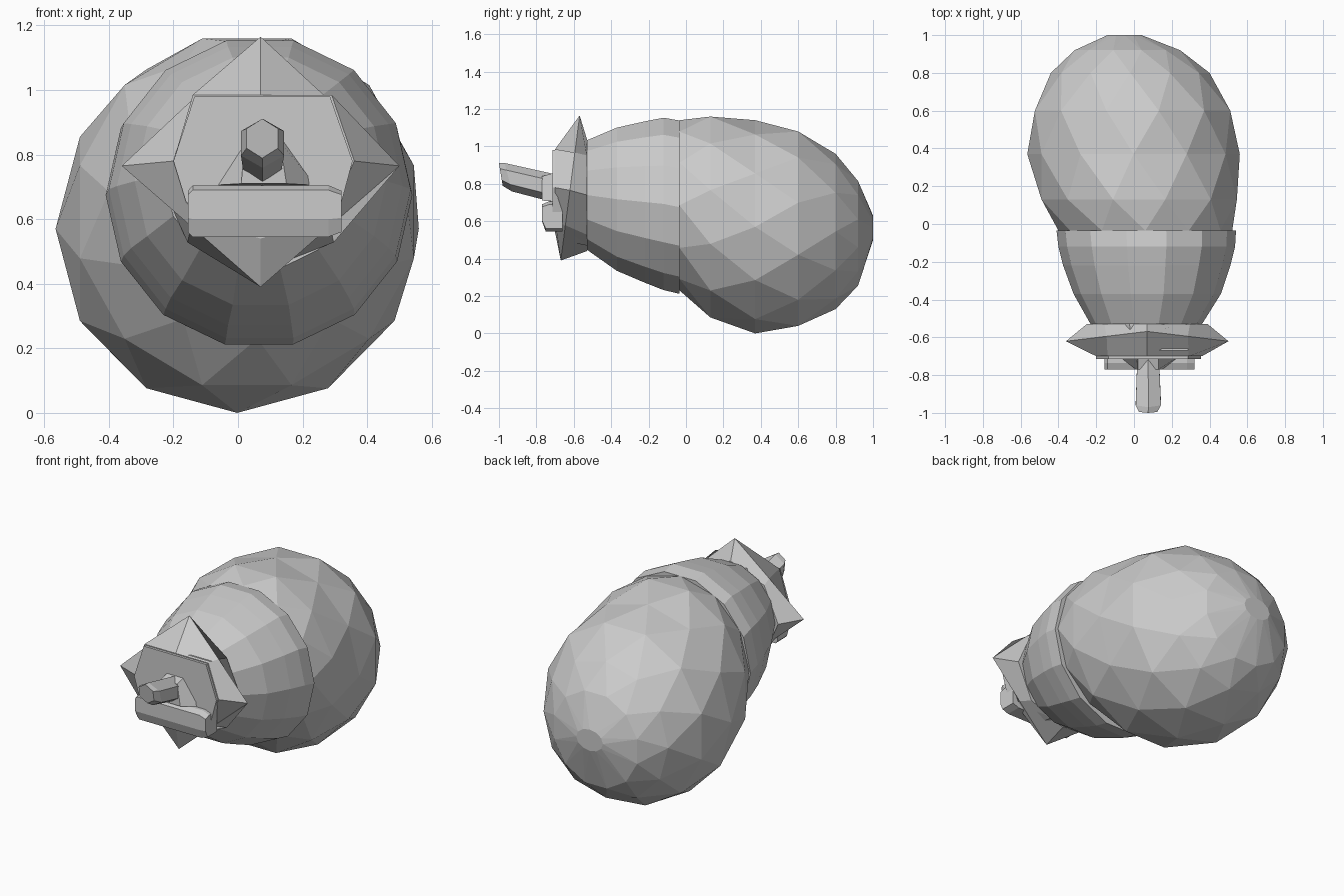
import bpy, bmesh
from math import sin, cos, pi


def loft(name, rings, zigzag=False):
    """Skin a list of equal-length point rings and cap both ends."""
    bm = bmesh.new()
    vs = [[bm.verts.new(p) for p in r] for r in rings]
    n = len(rings[0])
    for k, (a, b) in enumerate(zip(vs, vs[1:])):
        for i in range(n):
            j = (i + 1) % n
            if not zigzag:
                bm.faces.new((a[i], a[j], b[j], b[i]))
            elif k % 2 == 0:
                bm.faces.new((a[i], a[j], b[i]))
                bm.faces.new((a[j], b[j], b[i]))
            else:
                bm.faces.new((a[i], a[j], b[j]))
                bm.faces.new((a[i], b[j], b[i]))
    bm.faces.new(vs[0])
    bm.faces.new(vs[-1])
    bmesh.ops.recalc_face_normals(bm, faces=bm.faces)
    me = bpy.data.meshes.new(name)
    bm.to_mesh(me)
    bm.free()
    ob = bpy.data.objects.new(name, me)
    bpy.context.collection.objects.link(ob)
    return ob


def oval(y, x0, x1, z0, z1, n=12, phase=0.0, slant=0.0):
    """Ellipse ring from its x and z limits; slant shifts y with height."""
    s = 1.015 if phase else 1.0
    cx, cz, rx, rz = (x0 + x1) / 2, (z0 + z1) / 2, (x1 - x0) / 2 * s, (z1 - z0) / 2 * s
    pts = []
    for i in range(n):
        t = 2 * pi * (i + phase) / n
        pts.append((cx + rx * cos(t), y + slant * sin(t), cz + rz * sin(t)))
    return pts


def poly(y, pts, slant=0.0, zc=0.77):
    return [(x, y + slant * (z - zc), z) for x, z in pts]


# Large faceted rear body
body = [(-0.035, -0.40, 0.52, 0.23, 1.14), (0.13, -0.50, 0.555, 0.075, 1.17),
        (0.37, -0.565, 0.56, 0.0, 1.14), (0.60, -0.535, 0.52, 0.03, 1.09),
        (0.80, -0.44, 0.40, 0.13, 0.96), (0.92, -0.32, 0.25, 0.25, 0.82),
        (1.0, -0.14, 0.04, 0.50, 0.63)]
loft("rear_body", [oval(*r, phase=0.5 * (k % 2)) for k, r in enumerate(body)], True)

# Tapered front shell with a stepped seam
shell = [(-0.035, -0.41, 0.54, 0.20, 1.15), (-0.12, -0.40, 0.535, 0.22, 1.165),
         (-0.22, -0.375, 0.51, 0.26, 1.145), (-0.37, -0.32, 0.46, 0.325, 1.11),
         (-0.53, -0.23, 0.36, 0.44, 1.04)]
loft("front_shell", [oval(*r, n=14) for r in shell])

# Neck behind the collar
loft("neck", [oval(-0.50, -0.23, 0.36, 0.45, 1.03, 10),
              oval(-0.60, -0.20, 0.33, 0.47, 1.02, 10)])

# Diamond collar: round back, square tips, flat front
diamond = [(0.50, 0.765), (0.285, 0.967), (0.07, 1.165), (-0.145, 0.967),
           (-0.36, 0.765), (-0.145, 0.578), (0.07, 0.39), (0.285, 0.578)]
front = [(0.36, 0.78), (0.29, 0.985), (0.07, 0.985), (-0.14, 0.985),
         (-0.20, 0.78), (-0.14, 0.60), (0.07, 0.54), (0.28, 0.60)]
loft("diamond_collar", [oval(-0.53, -0.25, 0.39, 0.44, 1.04, 8),
                        poly(-0.62, diamond, 0.13),
                        poly(-0.70, front)])

# Face plate
plate = [(0.355, 0.78), (0.285, 0.98), (-0.135, 0.98), (-0.20, 0.78),
         (-0.16, 0.65), (0.32, 0.65)]
loft("face_plate", [poly(-0.66, plate), poly(-0.715, plate)])

# Lower lip, extruded across x
lip = [(-0.66, 0.705), (-0.735, 0.705), (-0.77, 0.69), (-0.77, 0.60),
       (-0.75, 0.545), (-0.66, 0.545)]
loft("lower_lip", [[(x, y, 0.62 + (z - 0.62) * s) for y, z in lip]
                   for x, s in ((-0.155, 0.8), (-0.14, 1), (0.28, 1), (0.32, 0.8))])

# Triangular base of the nose
tri = [(-0.08, 0.705), (0.24, 0.705), (0.13, 0.86), (0.02, 0.86)]
tip = [(0.01, 0.71), (0.15, 0.71), (0.13, 0.84), (0.02, 0.84)]
loft("nose_base", [poly(-0.70, tri), poly(-0.77, tip)])

# Six-sided peg, tilted slightly upward
loft("nose_peg", [oval(-0.70, 0.01, 0.14, 0.70, 0.85, 6, 0.5),
                  oval(-0.95, 0.0, 0.152, 0.76, 0.91, 6, 0.5, -0.02),
                  oval(-0.99, 0.02, 0.13, 0.79, 0.91, 6, 0.5, -0.01)])
